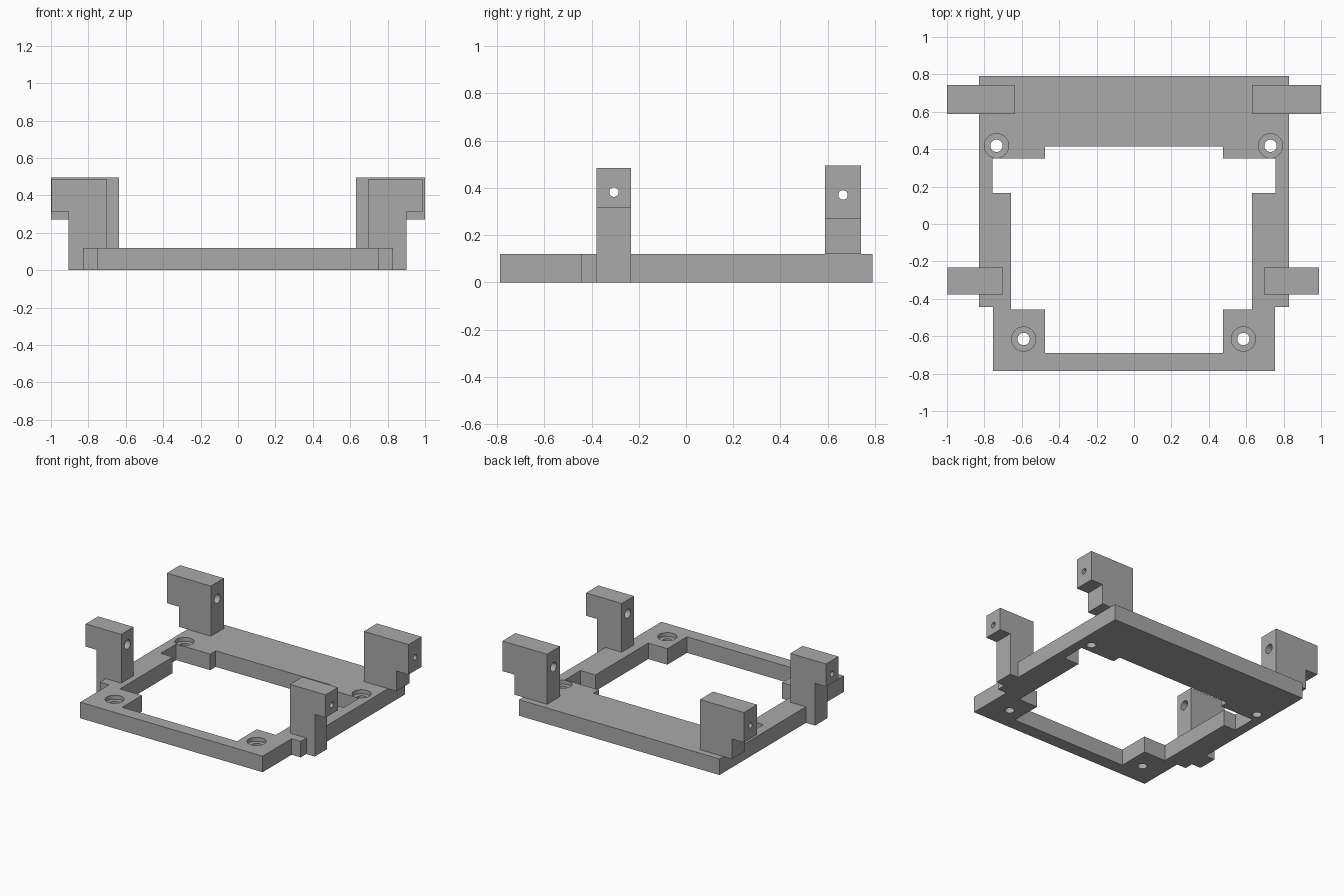
import bpy, bmesh, math
from mathutils import Vector, Matrix

if "Cube" in bpy.data.objects:
    bpy.data.objects.remove(bpy.data.objects["Cube"])

grey = bpy.data.materials.new("grey plastic")
grey.diffuse_color = (0.4, 0.4, 0.4, 1)
grey.use_nodes = True
grey.node_tree.nodes["Principled BSDF"].inputs["Base Color"].default_value = grey.diffuse_color


def prism(name, pts, axis, lo, hi):
    """Extrude a 2D outline: axis 'z' uses (x, y), axis 'y' uses (x, z)."""
    def to3(p, d):
        return (p[0], p[1], d) if axis == 'z' else (p[0], d, p[1])
    bm = bmesh.new()
    face = bm.faces.new([bm.verts.new(to3(p, lo)) for p in pts])
    ext = bmesh.ops.extrude_face_region(bm, geom=[face])
    moved = [v for v in ext["geom"] if isinstance(v, bmesh.types.BMVert)]
    bmesh.ops.translate(bm, verts=moved, vec=Vector(to3((0, 0), hi - lo)))
    bmesh.ops.recalc_face_normals(bm, faces=bm.faces)
    return finish(name, bm)


def cylinder(name, centre, radius, length, axis='z'):
    bm = bmesh.new()
    rot = Matrix.Rotation(math.pi / 2, 4, 'Y') if axis == 'x' else Matrix()
    bmesh.ops.create_cone(bm, cap_ends=True, segments=32, radius1=radius,
                          radius2=radius, depth=length,
                          matrix=Matrix.Translation(centre) @ rot)
    return finish(name, bm)


def finish(name, bm):
    mesh = bpy.data.meshes.new(name)
    bm.to_mesh(mesh)
    bm.free()
    mesh.materials.append(grey)
    ob = bpy.data.objects.new(name, mesh)
    bpy.context.collection.objects.link(ob)
    return ob


def cut(target, cutters):
    """Subtract the cutters, bake the result and remove the helpers."""
    for c in cutters:
        c.hide_render = True
        m = target.modifiers.new("cut", 'BOOLEAN')
        m.operation, m.solver, m.object = 'DIFFERENCE', 'EXACT', c
    bpy.context.view_layer.update()
    deps = bpy.context.evaluated_depsgraph_get()
    mesh = bpy.data.meshes.new_from_object(target.evaluated_get(deps))
    target.modifiers.clear()
    target.data = mesh
    for c in cutters:
        bpy.data.objects.remove(c)
    bpy.ops.object.select_all(action='DESELECT')
    bpy.context.view_layer.objects.active = target
    target.select_set(True)
    bpy.ops.object.shade_smooth_by_angle(angle=math.radians(30))


T = 0.12  # plate thickness

# Base frame: stepped outline with a notched opening
half = [(0.755, -0.787), (0.755, -0.445), (0.83, -0.445), (0.83, 0.79)]
frame = prism("base_frame", half + [(-x, y) for x, y in reversed(half)], 'z', 0, T)


def opening_side(s, wall):
    return [(s * x, y) for x, y in (
        (0.475, -0.69), (0.475, -0.457), (wall, -0.457), (wall, 0.167),
        (0.757, 0.167), (0.757, 0.35), (0.475, 0.35), (0.475, 0.415))]


cutters = [prism("opening_cutter",
                 opening_side(1, 0.632) + opening_side(-1, 0.657)[::-1],
                 'z', -0.1, T + 0.1)]

# Counterbored screw holes in the frame
for x, y in ((-0.735, 0.418), (0.73, 0.418), (-0.59, -0.615), (0.585, -0.615)):
    cutters.append(cylinder("screw_hole", (x, y, T / 2), 0.033, 0.4))
    cutters.append(cylinder("screw_seat", (x, y, T + 0.07), 0.065, 0.2))
cut(frame, cutters)

# Hooked mounting posts, each with a stepped cross hole
front = lambda o: [(0.695 + o, T), (0.83, T), (0.83, 0), (0.90 + o, 0),
                   (0.90 + o, 0.315), (0.99 + o, 0.315),
                   (0.99 + o, 0.485), (0.695 + o, 0.485)]
back = lambda o: [(0.63 + o, T), (0.90, T), (0.90, 0.27), (1.0, 0.27),
                  (1.0, 0.495), (0.63 + o, 0.495)]
for side, s, o in (("right", 1, 0.0), ("left", -1, 0.006)):
    for row, outline, y0, y1, hz in (("front", front, -0.378, -0.232, 0.382),
                                     ("back", back, 0.588, 0.742, 0.37)):
        pts = [(s * x, z) for x, z in outline(o)]
        post = prism(f"{row}_{side}_post", pts, 'y', y0, y1)
        yc = (y0 + y1) / 2
        inner = 0.63 if row == "back" else 0.695
        cut(post, [cylinder("bolt_hole", (s * 0.8, yc, hz), 0.02, 0.8, 'x'),
                   cylinder("bolt_seat", (s * (inner + 0.05), yc, hz), 0.034, 0.3, 'x')])
